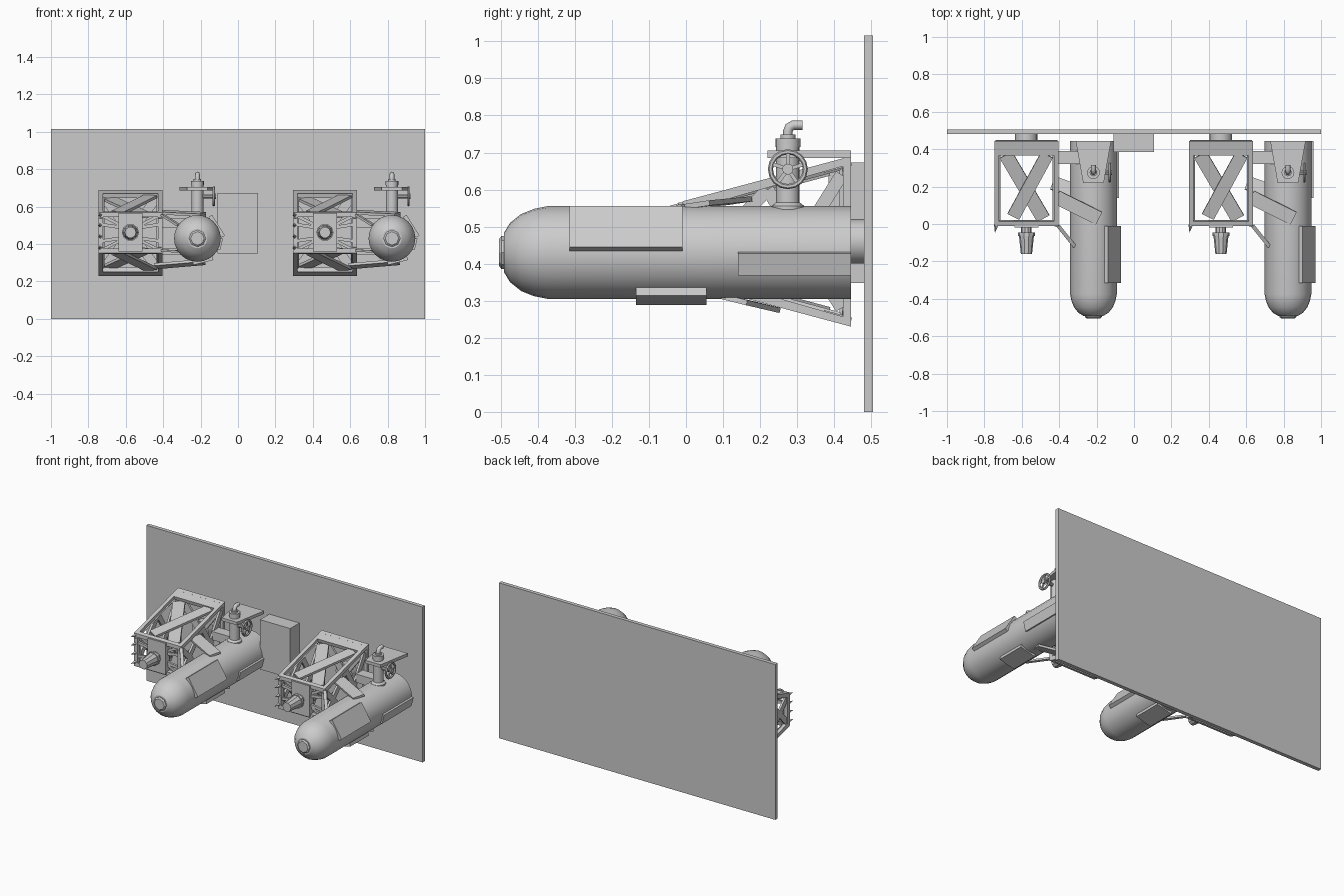
import bpy, bmesh, math
from mathutils import Vector, Matrix

if "Cube" in bpy.data.objects:
    bpy.data.objects.remove(bpy.data.objects["Cube"])


def finish(name, bm, smooth=False):
    bmesh.ops.recalc_face_normals(bm, faces=bm.faces)
    me = bpy.data.meshes.new(name)
    bm.to_mesh(me)
    bm.free()
    ob = bpy.data.objects.new(name, me)
    bpy.context.collection.objects.link(ob)
    if smooth:
        bpy.ops.object.select_all(action='DESELECT')
        ob.select_set(True)
        bpy.context.view_layer.objects.active = ob
        bpy.ops.object.shade_smooth_by_angle(angle=math.radians(25))
    return ob


def box(name, lo, hi):
    bm = bmesh.new()
    bmesh.ops.create_cube(bm, size=1)
    lo, hi = Vector(lo), Vector(hi)
    for v in bm.verts:
        v.co = Vector([c * s for c, s in zip(v.co, hi - lo)]) + (lo + hi) / 2
    return finish(name, bm)


def beam(name, a, b, width, thick, up):
    """Flat bar from a to b whose broad side faces 'up'."""
    a, b = Vector(a), Vector(b)
    d = (b - a).normalized()
    side = Vector(up).cross(d).normalized()
    n = d.cross(side)
    rot = Matrix((d, side, n)).transposed()
    bm = bmesh.new()
    bmesh.ops.create_cube(bm, size=1)
    for v in bm.verts:
        p = Vector((v.co.x * (b - a).length, v.co.y * width, v.co.z * thick))
        v.co = rot @ p + (a + b) / 2
    return finish(name, bm)


def lathe(name, origin, axis, profile, segs, smooth=True):
    """Revolve (radius, distance) points around an axis, capped at both ends."""
    q = Vector((0, 0, 1)).rotation_difference(Vector(axis))
    bm = bmesh.new()
    rings = []
    for r, h in profile:
        rings.append([bm.verts.new(Vector(origin) + q @ Vector((
            r * math.cos(math.tau * i / segs), r * math.sin(math.tau * i / segs), h)))
            for i in range(segs)])
    for A, B in zip(rings, rings[1:]):
        for i in range(segs):
            j = (i + 1) % segs
            bm.faces.new((A[i], A[j], B[j], B[i]))
    bm.faces.new(rings[0])
    bm.faces.new(rings[-1])
    return finish(name, bm, smooth)


def prism(name, outline, z0, z1):
    bm = bmesh.new()
    f = bm.faces.new([bm.verts.new((x, y, z0)) for x, y in outline])
    ext = bmesh.ops.extrude_face_region(bm, geom=[f])['geom']
    for v in ext:
        if isinstance(v, bmesh.types.BMVert):
            v.co.z = z1
    return finish(name, bm)


def open_frame(name, x0, x1):
    """Tapered cage: every face of a wedge inset and cut open, then thickened."""
    bm = bmesh.new()
    bmesh.ops.create_cube(bm, size=1)
    for v in bm.verts:
        back = v.co.y > 0
        v.co = ((x1 if v.co.x > 0 else x0), 0.445 if back else -0.01,
                0.46 + (1 if v.co.z > 0 else -1) * (0.23 if back else 0.108))
    bmesh.ops.recalc_face_normals(bm, faces=bm.faces)
    faces = list(bm.faces)
    bmesh.ops.inset_individual(bm, faces=faces, thickness=0.034)
    bmesh.ops.delete(bm, geom=faces, context='FACES')
    ob = finish(name, bm)
    mod = ob.modifiers.new("bar_depth", 'SOLIDIFY')
    mod.thickness = 0.03
    mod.offset = -1
    return ob


def build_unit(dx):
    fx, cx = -0.575 + dx, -0.217 + dx          # cage and tank centrelines
    L, R = fx - 0.17, fx + 0.17
    open_frame("cage_frame", L, R)

    # sloped lattice on cage top and bottom
    for s, tag in ((1, "top"), (-1, "bottom")):
        def slope(x, y, drop=0.0):
            return (x, y, 0.46 + s * (0.111 + 0.268 * y - drop))
        n = (0, -0.26, s)
        beam("cage_brace_" + tag, slope(fx - 0.11, 0.37, .03), slope(fx + 0.09, 0.03, .03), 0.075, 0.015, n)
        beam("cage_brace_" + tag, slope(fx + 0.11, 0.37, .015), slope(fx - 0.07, 0.04, .015), 0.07, 0.015, n)
        beam("cage_rear_strip_" + tag, slope(fx, 0.37, .013), slope(fx, 0.445, .013), 0.33, 0.024, n)
        # straps from cage to tank
        if s > 0:
            beam("tank_strap_top", (R - 0.01, 0.145, 0.57), (cx + 0.03, 0.03, 0.559), 0.075, 0.014, (0, -0.15, 1))
        else:
            beam("tank_strap_bottom", (R - 0.03, 0.22, 0.282), (cx + 0.03, 0.13, 0.303), 0.075, 0.014, (0, 0.25, 1))
        beam("tank_stay", (R, -0.01, 0.46 + s * 0.095), (cx - 0.1, -0.12, 0.43 + s * 0.07), 0.02, 0.012, (0, 0, 1))
        # crossed bars on cage sides
        for x in (L + 0.012, R - 0.012):
            beam("side_brace", (x, 0.0, 0.46 + s * 0.09), (x, 0.22, 0.46 - s * 0.14), 0.035, 0.014, (1, 0, 0))
            beam("side_brace", (x, 0.22, 0.46 - s * 0.14), (x, 0.42, 0.46 + s * 0.18), 0.035, 0.014, (1, 0, 0))
        # short front bars either side of the drive plate
        for m in (-1, 1):
            beam("front_brace", (fx + m * 0.06, 0.005, 0.46 + s * 0.03), (fx + m * 0.16, 0.005, 0.46 + s * 0.045), 0.018, 0.014, (0, 1, 0))
            beam("front_diagonal", (fx + m * 0.06, 0.01, 0.46 + s * 0.045), (fx + m * 0.15, 0.01, 0.46 + s * 0.09), 0.016, 0.012, (0, 1, 0))
        # back lattice
        beam("back_brace", (fx - 0.15, 0.43, 0.46 - s * 0.2), (fx + 0.15, 0.43, 0.46 + s * 0.2), 0.05, 0.014, (0, 1, 0))
    for z in (0.38, 0.44, 0.5, 0.555):
        lathe("cage_spike", (L + 0.008, -0.005, z), (-0.15, -1, 0), [(0.012, 0), (0.001, 0.04)], 4, False)

    # front drive plate and tapered knob, rear wall mount
    box("drive_plate", (fx - 0.065, -0.02, 0.36), (fx + 0.065, 0.022, 0.565))
    lathe("drive_knob", (fx, -0.018, 0.462), (0, -1, 0),
          [(0.028, 0), (0.028, 0.028), (0.046, 0.028), (0.046, 0.045), (0.04, 0.045), (0.03, 0.142)], 10)
    lathe("wall_mount", (fx, 0.43, 0.46), (0, 1, 0), [(0.06, 0), (0.06, 0.055)], 16)
    box("tank_bracket", (R - 0.01, 0.32, 0.485), (cx - 0.06, 0.39, 0.54))
    box("tank_bracket_lower", (R - 0.01, 0.32, 0.34), (cx - 0.06, 0.39, 0.38))

    # tank with domed nose
    lathe("tank", (cx, 0, 0.43), (0, -1, 0),
          [(0.125, -0.445), (0.125, 0.375), (0.118, 0.41), (0.104, 0.445), (0.08, 0.475), (0.052, 0.492)], 24)
    lathe("tank_nose_cap", (cx, -0.48, 0.43), (0, -1, 0), [(0.045, 0), (0.045, 0.018), (0.036, 0.025)], 8, False)

    # flat patches on the tank skin: angle around the axis, y range, width
    for ang, y0, y1, w in ((32, -0.315, -0.01, 0.13), (-14, 0.14, 0.445, 0.062), (-76, -0.135, 0.055, 0.11)):
        a = math.radians(ang)
        n = Vector((math.cos(a), 0, math.sin(a)))
        c = Vector((cx, 0, 0.43)) + n * 0.122
        beam("tank_patch", c + Vector((0, y0, 0)), c + Vector((0, y1, 0)), w, 0.022, n)

    # valve tower, support plate and elbow outlet
    vy = 0.275
    lathe("valve_tower", (cx, vy, 0), (0, 0, 1),
          [(0.045, 0.535), (0.045, 0.555), (0.032, 0.565), (0.032, 0.715), (0.034, 0.715),
           (0.034, 0.738), (0.02, 0.738), (0.02, 0.748)], 16)
    prism("valve_support_plate", [(cx - 0.055, 0.22), (cx + 0.055, 0.22), (cx + 0.095, 0.445), (cx - 0.095, 0.445)], 0.685, 0.705)
    cu = bpy.data.curves.new("outlet_pipe", 'CURVE')
    cu.dimensions = '3D'
    cu.bevel_depth, cu.bevel_resolution, cu.use_fill_caps = 0.013, 2, True
    path = [(0, 0.74), (0, 0.757), (0.004, 0.768), (0.015, 0.774), (0.04, 0.774)]
    sp = cu.splines.new('POLY')
    sp.points.add(len(path) - 1)
    for p, (y, z) in zip(sp.points, path):
        p.co = (cx, vy + y, z, 1)
    bpy.context.collection.objects.link(bpy.data.objects.new("outlet_pipe", cu))

    # hand wheel facing +x
    hub = Vector((cx + 0.088, vy, 0.655))
    lathe("wheel_stem", (cx + 0.02, vy, 0.655), (1, 0, 0), [(0.011, 0), (0.011, 0.07), (0.015, 0.07), (0.015, 0.08)], 10)
    bm = bmesh.new()
    rings = []
    for i in range(16):
        a = math.tau * i / 16
        ring = []
        for k in range(6):
            b = math.tau * k / 6
            r = 0.047 + 0.007 * math.cos(b)
            ring.append(bm.verts.new(hub + Vector((0.007 * math.sin(b), r * math.cos(a), r * math.sin(a)))))
        rings.append(ring)
    for i in range(16):
        A, B = rings[i], rings[(i + 1) % 16]
        for k in range(6):
            bm.faces.new((A[k], A[(k + 1) % 6], B[(k + 1) % 6], B[k]))
    finish("wheel_rim", bm, True)
    for i in range(5):
        a = math.tau * i / 5 + 0.3
        beam("wheel_spoke", hub, hub + Vector((0, math.cos(a), math.sin(a))) * 0.047, 0.01, 0.008, (1, 0, 0))


# wall, central box and the two repeated units
box("wall_panel", (-1, 0.48, 0), (1, 0.505, 1.016))
box("control_box", (-0.11, 0.385, 0.348), (0.108, 0.482, 0.673))
for dx in (0, 1.04):
    build_unit(dx)
